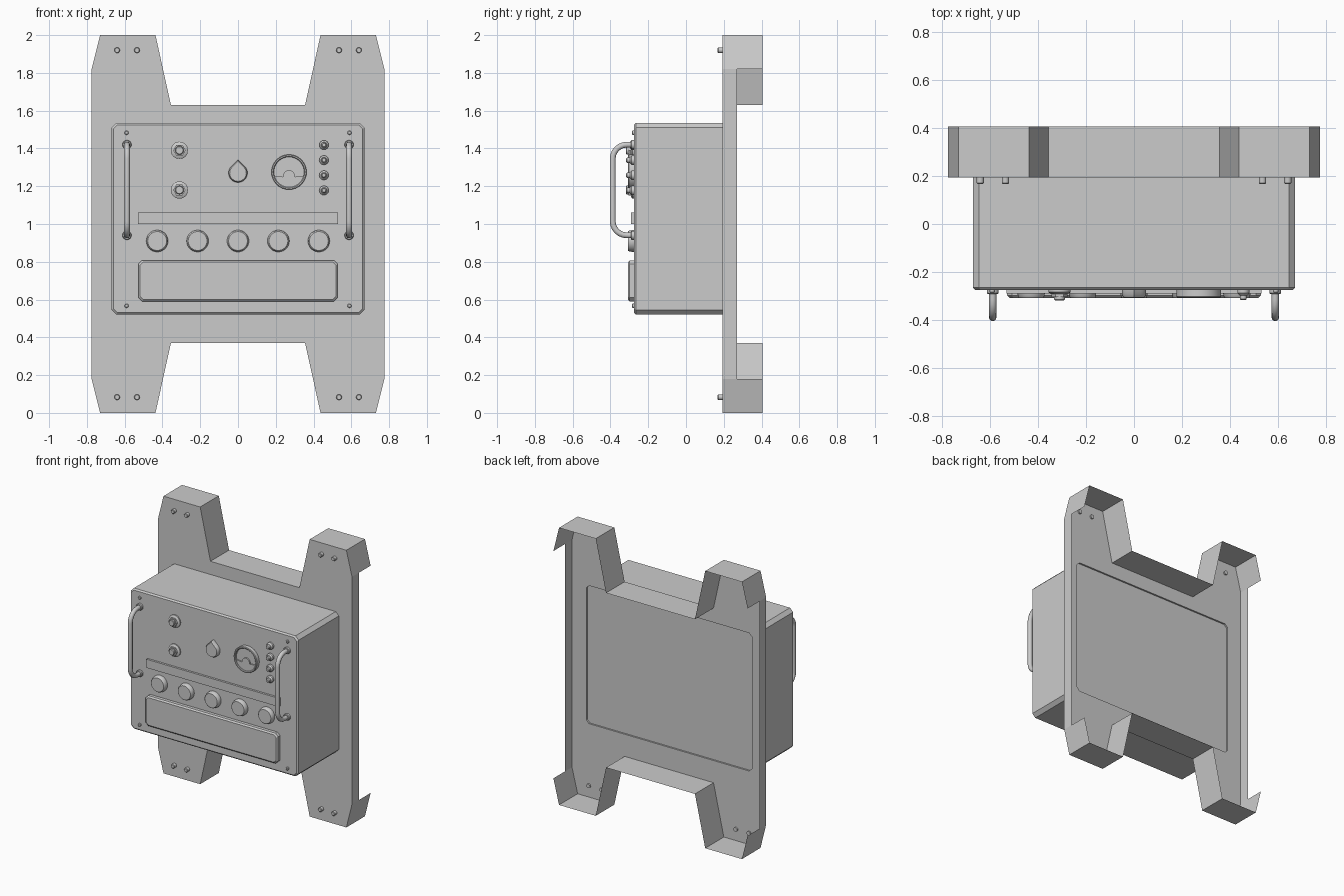
import bpy, bmesh
from math import sin, cos, pi, radians

if "Cube" in bpy.data.objects:
    bpy.data.objects.remove(bpy.data.objects["Cube"])

PLATE, FRONT, BACK = 0.193, -0.275, 0.405


def finish(name, bm, angle=35):
    bmesh.ops.recalc_face_normals(bm, faces=bm.faces[:])
    me = bpy.data.meshes.new(name)
    bm.to_mesh(me)
    bm.free()
    ob = bpy.data.objects.new(name, me)
    bpy.context.collection.objects.link(ob)
    smooth(ob, angle)
    return ob


def smooth(ob, angle=35):
    bpy.ops.object.select_all(action='DESELECT')
    ob.select_set(True)
    bpy.context.view_layer.objects.active = ob
    bpy.ops.object.shade_smooth_by_angle(angle=radians(angle))


def loft(name, sections, caps=(True, True), angle=35):
    """sections: list of (xz outline, y), bridged in order."""
    bm = bmesh.new()
    rings = [[bm.verts.new((x, y, z)) for x, z in o] for o, y in sections]
    for a, b in zip(rings, rings[1:]):
        n = len(a)
        for i in range(n):
            bm.faces.new((a[i], a[(i + 1) % n], b[(i + 1) % n], b[i]))
    for ring, cap in zip((rings[0], rings[-1]), caps):
        if cap:
            bm.faces.new(ring)
    return finish(name, bm, angle)


def chamfered(x, z0, z1, c):
    return [(x - c, z0), (x, z0 + c), (x, z1 - c), (x - c, z1),
            (c - x, z1), (-x, z1 - c), (-x, z0 + c), (c - x, z0)]


def circle(x, z, r, n):
    return [(x + r * cos(2 * pi * i / n), z + r * sin(2 * pi * i / n)) for i in range(n)]


def turned(name, x, z, profile, n=24, caps=(True, True)):
    return loft(name, [(circle(x, z, r, n), y) for r, y in profile], caps)


# mounting plate: folded sheet with four feet, open at the back
quarter = [(0.355, 1.63), (0.437, 2.0), (0.73, 2.0), (0.775, 1.82)]
right = quarter + [(x, 2 - z) for x, z in reversed(quarter)]
outline = right + [(-x, z) for x, z in reversed(right)]
hole = chamfered(0.661, 0.53, 1.526, 0.022)
bm = bmesh.new()
edges = []
for loop in (outline, hole):
    vs = [bm.verts.new((x, PLATE, z)) for x, z in loop]
    edges += [bm.edges.new((vs[i], vs[(i + 1) % len(vs)])) for i in range(len(vs))]
flanges = edges[:len(outline)]
bmesh.ops.triangle_fill(bm, use_beauty=True, edges=edges, normal=(0, -1, 0))
for e in flanges:
    a, b = e.verts
    long_side = abs(a.co.x) > 0.77 and abs(b.co.x) > 0.77
    depth = 0.27 if long_side else BACK
    c = bm.verts.new((b.co.x, depth, b.co.z))
    d = bm.verts.new((a.co.x, depth, a.co.z))
    bm.faces.new((a, b, c, d))
finish("mounting_plate", bm, 5)

# case with bevelled front rim and slightly recessed back panel
body = chamfered(0.67, 0.521, 1.535, 0.025)
loft("case", [(chamfered(0.66, 0.531, 1.525, 0.022), FRONT), (body, FRONT + 0.01),
              (body, PLATE), (hole, PLATE), (hole, PLATE - 0.012)], angle=20)

# bolts in the feet and screws on the front panel
for s in (-1, 1):
    for z in (0.083, 1.92):
        for x in (0.535, 0.64):
            turned("foot_bolt", s * x, z, [(0.012, 0.167), (0.015, 0.171), (0.015, 0.203)], 12)
    for z in (0.567, 1.483):
        turned("panel_screw", s * 0.59, z, [(0.008, -0.286), (0.011, -0.283), (0.011, FRONT)], 12)

# carrying handles
for s in (-1, 1):
    lo, hi, out, r = 0.94, 1.42, -0.388, 0.075
    pts = [(FRONT + 0.005, lo)]
    for cz, start in ((lo + r, -pi / 2), (hi - r, -pi)):
        for i in range(7):
            a = start - i * pi / 12
            pts.append((out + r + r * cos(a), cz + r * sin(a)))
    pts.append((FRONT + 0.005, hi))
    cu = bpy.data.curves.new("handle", 'CURVE')
    cu.dimensions = '3D'
    cu.bevel_depth, cu.bevel_resolution = 0.016, 3
    sp = cu.splines.new('POLY')
    sp.points.add(len(pts) - 1)
    for p, (y, z) in zip(sp.points, pts):
        p.co = (s * 0.588, y, z, 1)
    ob = bpy.data.objects.new("handle", cu)
    bpy.context.collection.objects.link(ob)
    bpy.ops.object.select_all(action='DESELECT')
    ob.select_set(True)
    bpy.context.view_layer.objects.active = ob
    bpy.ops.object.convert(target='MESH')
    smooth(bpy.context.view_layer.objects.active, 40)
    for z in (lo, hi):
        turned("handle_collar", s * 0.588, z, [(0.02, -0.292), (0.024, -0.288), (0.024, FRONT)], 16)

# two jacks on the left
for z in (1.18, 1.39):
    turned("jack_base", -0.31, z, [(0.034, -0.292), (0.046, -0.284), (0.046, FRONT)])
    turned("jack_nut", -0.31, z, [(0.033, -0.304), (0.033, -0.29)], 6)
    turned("jack_stem", -0.31, z, [(0.019, -0.318), (0.023, -0.314), (0.023, -0.29)], 16)

# indicator lamps on the right
for z in (1.178, 1.258, 1.338, 1.418):
    turned("lamp_bezel", 0.455, z, [(0.016, -0.297), (0.025, -0.288), (0.025, FRONT)], 16)
    turned("lamp", 0.455, z, [(0.009, -0.317), (0.014, -0.312), (0.014, -0.29)], 16)

# teardrop pointer switch
def teardrop(r, tip):
    pts = [(0, 1.27 + tip)]
    for i in range(21):
        a = radians(55 - i * 290 / 20)
        pts.append((r * cos(a), 1.27 + r * sin(a)))
    return pts
loft("pointer_switch", [(teardrop(0.044, 0.062), -0.305), (teardrop(0.05, 0.07), -0.295),
                        (teardrop(0.05, 0.07), FRONT)])

# round meter: rim, recessed dial and lower cover with an arched bump
mx, mz = 0.27, 1.275
turned("meter_rim", mx, mz, [(0.08, -0.285), (0.08, -0.302), (0.084, -0.306),
                             (0.09, -0.306), (0.093, -0.302), (0.093, FRONT)], 32, (False, False))
turned("meter_dial", mx, mz, [(0.081, -0.288), (0.081, FRONT)], 32)
cover = []
for i in range(13):
    a = radians(195 + i * 150 / 12)
    cover.append((mx + 0.08 * cos(a), mz + 0.08 * sin(a)))
cover += [(mx + 0.032 * cos(pi * i / 10), mz - 0.025 + 0.036 * sin(pi * i / 10)) for i in range(11)]
loft("meter_cover", [(cover, -0.297), (cover, -0.286)])

# label strip, row of knobs and lower drawer panel
strip = [(-0.53, 1.0), (0.53, 1.0), (0.53, 1.062), (-0.53, 1.062)]
loft("label_strip", [(strip, -0.29), (strip, FRONT)])
for i in range(-2, 3):
    turned("rotary_knob", i * 0.214, 0.91, [(0.05, -0.308), (0.054, -0.304),
                                           (0.058, -0.284), (0.058, FRONT)], 28)
door = chamfered(0.528, 0.59, 0.808, 0.02)
loft("lower_door", [(chamfered(0.518, 0.6, 0.798, 0.016), -0.307), (door, -0.298),
                    (door, FRONT)], angle=20)
